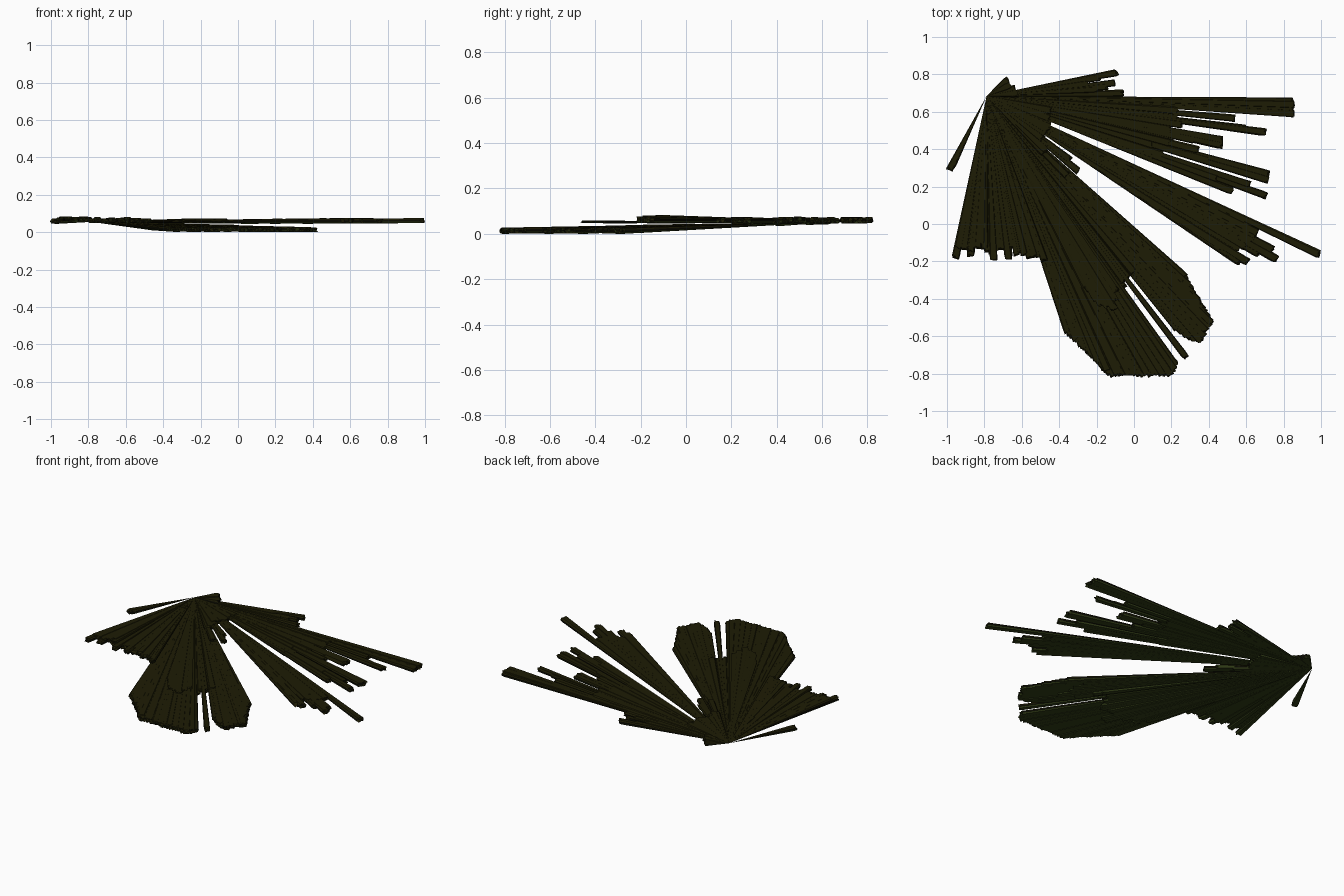
import bpy, bmesh, math, random
from mathutils import Vector

if "Cube" in bpy.data.objects:
    bpy.data.objects.remove(bpy.data.objects["Cube"])

random.seed(4)
APEX = Vector((-0.788, 0.684, 0.055))


def material(name, rgb):
    m = bpy.data.materials.new(name)
    m.diffuse_color = (*rgb, 1)
    m.use_nodes = True
    m.node_tree.nodes["Principled BSDF"].inputs["Base Color"].default_value = m.diffuse_color
    return m


OLIVE = material("dark olive", (0.0125, 0.0115, 0.0014))
GREEN = material("dark green", (0.030, 0.045, 0.008))
BLACK = material("olive black", (0.004, 0.004, 0.001))


def add_strip(bm, end, half_w, half_h):
    """Thin pyramid from the shared apex to a ragged, flattened tip."""
    end = Vector(end)
    run = end - APEX
    d = Vector((run.x, run.y, 0)).normalized()
    side = Vector((-d.y, d.x, 0))
    n = 12
    rings = []
    for back in (0.028, 0.006):
        ring = []
        for i in range(n):
            a = 2 * math.pi * (i + 0.5) / n
            k = 1 + random.uniform(-0.12, 0.06)
            o = side * math.cos(a) * half_w * k
            o += Vector((0, 0, 1)) * max(-1, min(1, 1.4 * math.sin(a))) * half_h
            tooth = random.uniform(-0.010, 0.010) if back < 0.02 else 0
            ring.append(bm.verts.new(end - d * (back + tooth) + o))
        rings.append(ring)
    tip = bm.verts.new(APEX)
    cap = bm.verts.new(end)
    for i in range(n):
        j = (i + 1) % n
        bm.faces.new((tip, rings[0][j], rings[0][i]))
        bm.faces.new((rings[0][i], rings[0][j], rings[1][j], rings[1][i]))
        bm.faces.new((rings[1][i], rings[1][j], cap))


def finish(name, bm):
    bmesh.ops.recalc_face_normals(bm, faces=bm.faces)
    for f in bm.faces:                       # green undersides, black rims
        nz = f.normal.z
        f.material_index = 1 if nz < -0.3 else 0 if nz > 0.3 else 2
    me = bpy.data.meshes.new(name)
    bm.to_mesh(me)
    bm.free()
    for m in (OLIVE, GREEN, BLACK):
        me.materials.append(m)
    bpy.context.collection.objects.link(bpy.data.objects.new(name, me))


def spikes(name, ends, z, half_w=0.022, half_h=0.013):
    bm = bmesh.new()
    for x, y in ends:
        add_strip(bm, (x, y, z + random.uniform(-0.003, 0.003)), half_w, half_h)
    finish(name, bm)


def fan(name, outline, count, z, jitter, half_w=0.022, half_h=0.012):
    """Strips whose tips follow an outline, each pulled back at random."""
    bm = bmesh.new()
    pts = [Vector((x, y, z)) for x, y in outline]
    lens = [(b - a).length for a, b in zip(pts, pts[1:])]
    for i in range(count):
        s = sum(lens) * i / (count - 1)
        k = 0
        while k < len(lens) - 1 and s > lens[k]:
            s -= lens[k]
            k += 1
        p = pts[k].lerp(pts[k + 1], min(1, s / lens[k]))
        p = p.lerp(APEX, random.uniform(0, jitter))
        p.z = z + random.uniform(-0.002, 0.002)
        add_strip(bm, p, half_w, half_h)
    finish(name, bm)


# small tuft behind the apex and short spikes along the back edge
spikes("back_tuft", [(-0.67, 0.775), (-0.66, 0.745), (-0.635, 0.725), (-0.62, 0.70)], 0.062, 0.02)
spikes("back_spikes", [(-0.085, 0.81), (-0.18, 0.785), (-0.10, 0.755), (-0.14, 0.735),
                       (-0.055, 0.70), (-0.2, 0.72), (-0.25, 0.75)], 0.058, 0.019)

# long spikes toward the right, with shorter ones filling between them
fan("right_long_spikes", [(0.86, 0.655), (0.86, 0.59)], 5, 0.06, 0.005)
spikes("right_spikes", [(0.54, 0.565), (0.705, 0.49), (0.60, 0.51), (0.475, 0.45),
                        (0.475, 0.42), (0.345, 0.395), (0.32, 0.45), (0.725, 0.265),
                        (0.72, 0.235), (0.71, 0.15), (0.53, 0.175), (0.62, 0.21),
                        (0.45, 0.24), (0.40, 0.34)], 0.06, 0.021)
fan("right_fill", [(0.30, 0.60), (0.22, 0.44), (0.15, 0.33)], 9, 0.058, 0.1)
spikes("front_right_spikes", [(0.995, -0.165), (0.765, -0.19), (0.745, -0.14), (0.67, -0.16),
                              (0.61, -0.205), (0.57, -0.205), (0.53, -0.17)], 0.06, 0.023)
fan("front_right_fill", [(0.54, -0.17), (0.64, -0.10), (0.68, -0.03)], 9, 0.06, 0.06, 0.023)

# short strips filling the hub around the apex
spikes("short_spike", [(-0.295, 0.28), (-0.34, 0.34), (-0.42, 0.40), (-0.36, 0.26)], 0.05, 0.02)
fan("hub_fill", [(-0.42, 0.60), (-0.44, 0.53), (-0.45, 0.44), (-0.46, 0.36)], 12, 0.054, 0.12)

# broad front lobe, sloping down to the ground
fan("lobe_right", [(0.28, -0.29), (0.35, -0.42), (0.43, -0.55), (0.35, -0.64), (0.24, -0.57)],
    20, 0.014, 0.015)
fan("lobe_right_inner", [(0.22, -0.28), (0.22, -0.52), (0.05, -0.29)], 10, 0.016, 0.04)
spikes("lobe_split_fill", [(0.0, -0.26), (-0.03, -0.29), (-0.05, -0.31)], 0.025, 0.022, 0.012)
spikes("lobe_thin_spike", [(0.28, -0.715)], 0.014, 0.018)
fan("lobe_front", [(0.225, -0.76), (0.20, -0.81), (-0.12, -0.815), (-0.24, -0.69), (-0.35, -0.585)],
    36, 0.014, 0.005)
fan("lobe_inner", [(-0.05, -0.35), (-0.12, -0.55), (-0.35, -0.45), (-0.42, -0.3)], 14, 0.018, 0.1)
fan("lobe_upper_layer", [(-0.09, -0.37), (-0.10, -0.49), (-0.17, -0.45), (-0.25, -0.34)],
    8, 0.052, 0.03, 0.02, 0.005)

# front left spikes, rising slightly
fan("front_left_inner", [(-0.47, -0.22), (-0.50, -0.20), (-0.66, -0.18), (-0.78, -0.18)],
    15, 0.062, 0.06, 0.02)
fan("front_left_outer", [(-0.80, -0.16), (-0.95, -0.17)], 9, 0.07, 0.06, 0.02)
spikes("front_left_tips", [(-0.955, -0.185), (-0.875, -0.175), (-0.75, -0.195), (-0.67, -0.19),
                           (-0.585, -0.17), (-0.53, -0.18)], 0.066, 0.021)

# lone spike to the left
spikes("left_spike", [(-0.988, 0.288), (-0.978, 0.298)], 0.06, 0.019)
